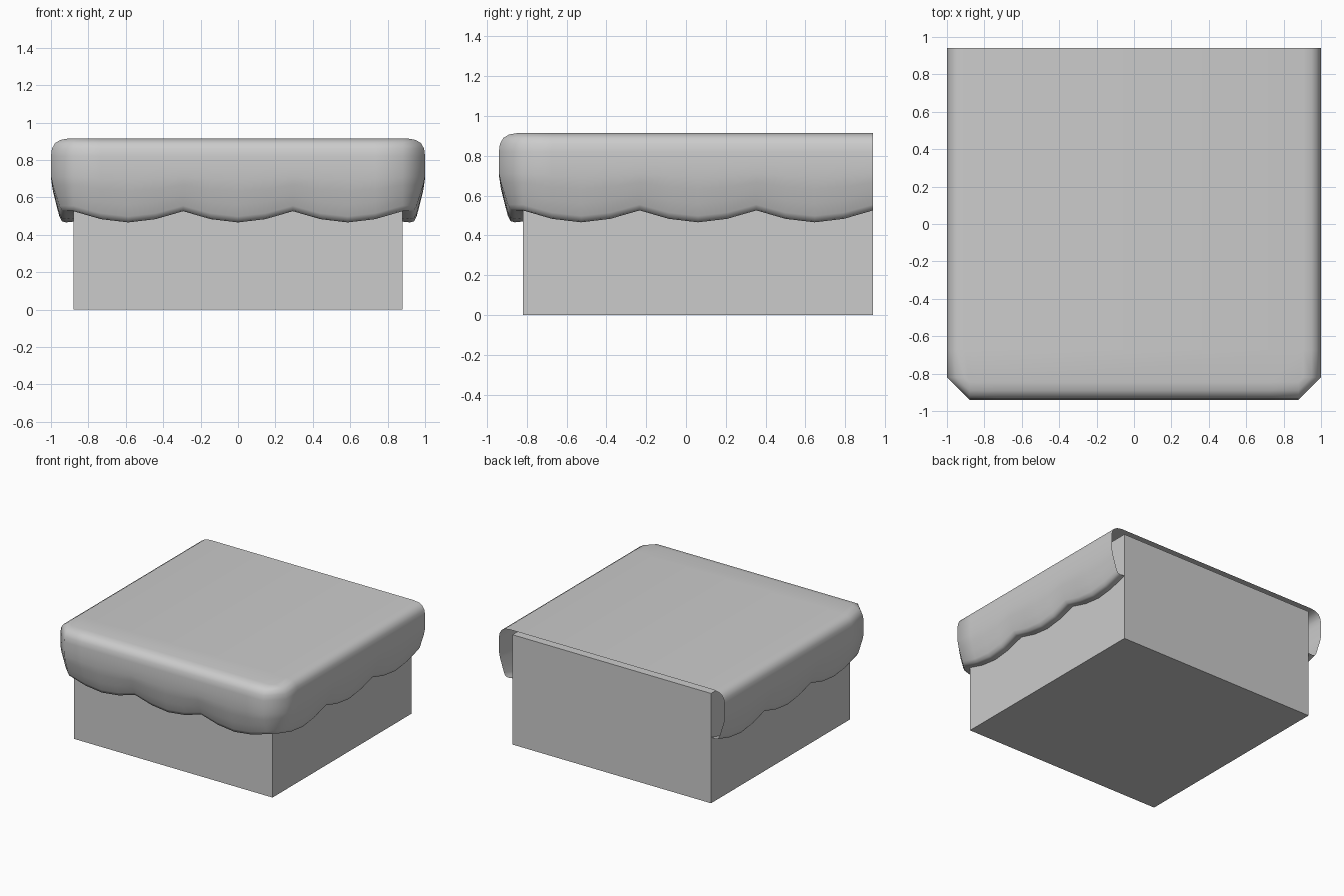
import bpy, bmesh, math

if "Cube" in bpy.data.objects:
    bpy.data.objects.remove(bpy.data.objects["Cube"])

HX, Y0, Y1 = 0.88, -0.82, 0.94      # block extents
STEPS, SCALLOPS = 4, 3


def add_object(name, bm):
    bmesh.ops.recalc_face_normals(bm, faces=bm.faces)
    mesh = bpy.data.meshes.new(name)
    bm.to_mesh(mesh)
    bm.free()
    ob = bpy.data.objects.new(name, mesh)
    bpy.context.collection.objects.link(ob)
    return ob


# Base block
bm = bmesh.new()
bmesh.ops.create_cube(bm, size=1)
for v in bm.verts:
    v.co = (v.co.x * 2 * HX, (Y0 + Y1) / 2 + v.co.y * (Y1 - Y0), (v.co.z + 0.5) * 0.88)
add_object("base_block", bm)

# Stations along three sides: position, outward direction, scallop depth
stations = []
corners = [(-HX, Y1), (-HX, Y0), (HX, Y0), (HX, Y1)]
outward = [(-1, 0), (0, -1), (1, 0)]
for a, b, n in zip(corners, corners[1:], outward):
    count = STEPS * SCALLOPS
    for i in range(count + 1):
        t = i / count
        drop = abs(math.sin(math.pi * SCALLOPS * t))
        stations.append((a[0] + (b[0] - a[0]) * t, a[1] + (b[1] - a[1]) * t, n, drop))

# Overhang profile: outward offset, height, influence of the scallops
profile = [(0.0, 0.53, 1.0), (0.04, 0.526, 1.0), (0.062, 0.532, 1.0),
           (0.075, 0.555, 0.95), (0.092, 0.61, 0.8), (0.11, 0.665, 0.5),
           (0.119, 0.71, 0.25), (0.12, 0.76, 0.08), (0.12, 0.82, 0),
           (0.115, 0.86, 0), (0.098, 0.89, 0), (0.07, 0.907, 0), (0.025, 0.915, 0)]

# Soft draped cover: open shell at the back with a scalloped hem
bm = bmesh.new()
rows = []
for d, z, w in profile:
    rows.append([bm.verts.new((x + n[0] * d, y + n[1] * d, z - 0.06 * w * s))
                 for x, y, n, s in stations])
for lo, hi in zip(rows, rows[1:]):
    for i in range(len(stations) - 1):
        bm.faces.new((lo[i], lo[i + 1], hi[i + 1], hi[i]))
bm.faces.new(rows[-1])
bmesh.ops.remove_doubles(bm, verts=bm.verts, dist=0.0005)
cover = add_object("draped_cover", bm)
bpy.ops.object.select_all(action='DESELECT')
cover.select_set(True)
bpy.context.view_layer.objects.active = cover
bpy.ops.object.shade_smooth_by_angle(angle=math.radians(50))
